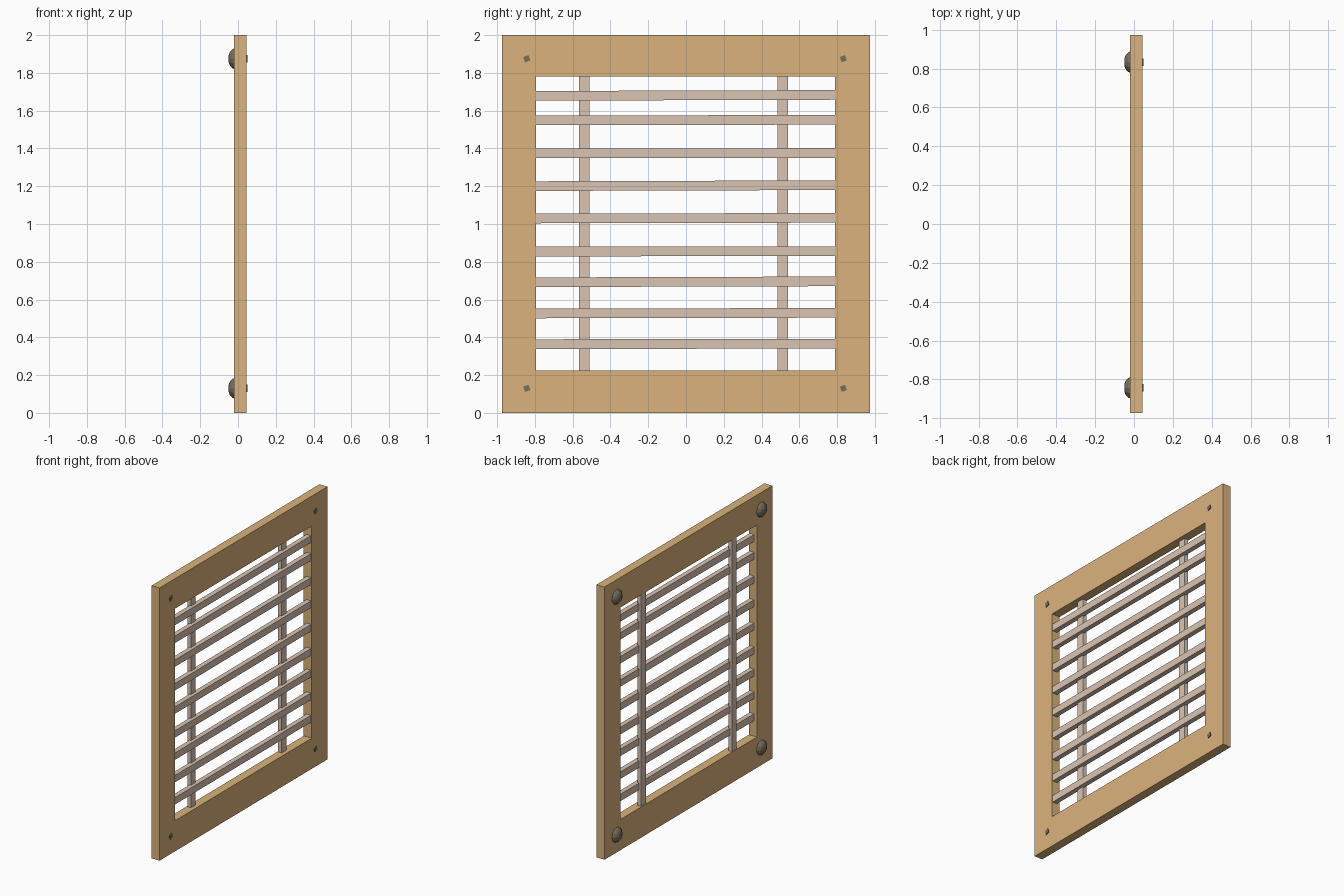
import bpy, bmesh, math
from mathutils import Matrix, Vector

if "Cube" in bpy.data.objects:
    bpy.data.objects.remove(bpy.data.objects["Cube"])


def material(name, rgb):
    m = bpy.data.materials.new(name)
    m.diffuse_color = (*rgb, 1)
    m.use_nodes = True
    m.node_tree.nodes["Principled BSDF"].inputs["Base Color"].default_value = m.diffuse_color
    return m


WOOD = material("frame_wood", (0.70, 0.45, 0.20))
SLAT = material("slat_wood", (0.70, 0.56, 0.45))
METAL = material("nail_metal", (0.19, 0.16, 0.11))


def finish(bm, name, mat):
    bmesh.ops.recalc_face_normals(bm, faces=bm.faces)
    me = bpy.data.meshes.new(name)
    bm.to_mesh(me)
    bm.free()
    ob = bpy.data.objects.new(name, me)
    bpy.context.collection.objects.link(ob)
    me.materials.append(mat)
    return ob


def bar(name, centre, size, mat, tilt=0, twist=0):
    bm = bmesh.new()
    bmesh.ops.create_cube(bm, size=1)
    bm.transform(Matrix.Translation(centre) @ Matrix.Rotation(tilt, 4, 'X')
                 @ Matrix.Rotation(twist, 4, 'Y') @ Matrix.Diagonal((*size, 1)))
    return finish(bm, name, mat)


# outer frame: one rectangular ring
X0, X1 = -0.02, 0.045


def rect(y0, y1, z0, z1):
    return [(y0, z0), (y1, z0), (y1, z1), (y0, z1)]


bm = bmesh.new()
outer, inner = rect(-0.973, 0.973, 0, 2), rect(-0.794, 0.79, 0.225, 1.78)
loops = [[bm.verts.new((x, *p)) for p in pts]
         for x, pts in ((X0, outer), (X1, outer), (X1, inner), (X0, inner))]
for k in range(4):
    a, b = loops[k], loops[(k + 1) % 4]
    for i in range(4):
        j = (i + 1) % 4
        bm.faces.new((a[i], a[j], b[j], b[i]))
finish(bm, "outer_frame", WOOD)

# horizontal slats, each very slightly askew
heights = [0.365, 0.528, 0.694, 0.855, 1.031, 1.203, 1.375, 1.55, 1.681]
for i, z in enumerate(heights):
    bar(f"slat_{i + 1}", (0.021, -0.002, z), (0.036, 1.59, 0.051), SLAT,
        tilt=0.002 + 0.001 * (i % 3 - 1))

# two upright battens behind the slats
for side, y in (("left", -0.539), ("right", 0.513)):
    bar(f"batten_{side}", (0.0, y, 1.0025), (0.03, 0.055, 1.56), SLAT)

# corner nails: domed head on the back, square tip poking through
for i, (y, z) in enumerate([(-0.843, 0.13), (0.833, 0.13), (-0.843, 1.875), (0.833, 1.875)]):
    bm = bmesh.new()
    profile = [(-0.05, 0.018), (-0.043, 0.036), (-0.03, 0.05), (-0.018, 0.055),
               (-0.01, 0.05), (-0.005, 0.017), (0.05, 0.015)]
    n = 12
    rings = []
    for x, r in profile:
        ring = []
        for k in range(n):
            a = 2 * math.pi * k / n
            ry, rz = r * math.cos(a), r * math.sin(a)
            ring.append(bm.verts.new((x, y + ry, z + rz)))
        rings.append(ring)
    # head only; the last two rings are replaced by a square shank
    for v in rings[5] + rings[6]:
        bm.verts.remove(v)
    rings = rings[:5]
    for a, b in zip(rings, rings[1:]):
        for k in range(n):
            m = (k + 1) % n
            bm.faces.new((a[k], a[m], b[m], b[k]))
    bm.faces.new(rings[0])
    bm.faces.new(rings[-1])
    shank = Matrix.Translation((0.02, y, z)) @ Matrix.Rotation(0.35, 4, 'X') \
        @ Matrix.Diagonal((0.06, 0.03, 0.03, 1))
    bmesh.ops.create_cube(bm, size=1, matrix=shank)
    finish(bm, f"nail_{i + 1}", METAL)
